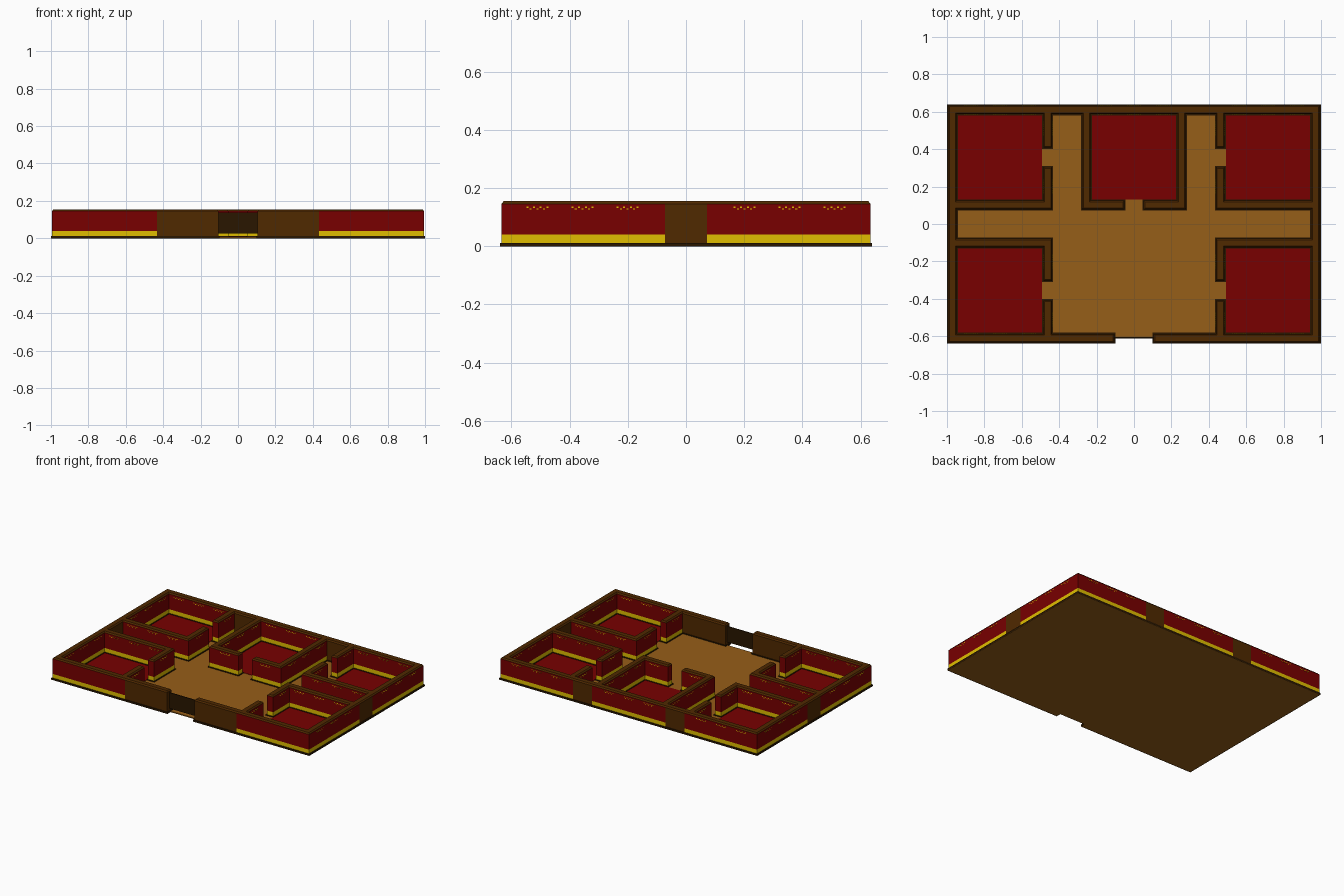
import bpy, bmesh
from mathutils import Vector

if "Cube" in bpy.data.objects:
    bpy.data.objects.remove(bpy.data.objects["Cube"])


def material(name, rgb):
    lin = [(c / 255 / 12.92) if c < 11 else ((c / 255 + 0.055) / 1.055) ** 2.4 for c in rgb]
    m = bpy.data.materials.new(name)
    m.diffuse_color = (*lin, 1)
    m.use_nodes = True
    m.node_tree.nodes["Principled BSDF"].inputs["Base Color"].default_value = m.diffuse_color
    return m


RED = material("deep red", (120, 0, 0))
GOLD = material("gold yellow", (225, 190, 0))
BROWN = material("wood brown", (80, 41, 0))
DARK = material("dark trim", (41, 22, 0))
TAN = material("tan floor", (150, 94, 24))

# Plan dimensions: room half size, wall thickness, room centres
H, T = 0.225, 0.059
XC, YC = 0.716, 0.356
ENTRY, DOOR = 0.099, 0.046


def finish(name, bm, mats):
    me = bpy.data.meshes.new(name)
    bm.to_mesh(me)
    bm.free()
    for m in mats:
        me.materials.append(m)
    ob = bpy.data.objects.new(name, me)
    bpy.context.collection.objects.link(ob)
    return ob


def add_box(bm, lo, hi):
    vs = bmesh.ops.create_cube(bm, size=1)["verts"]
    for v in vs:
        v.co = Vector([lo[i] + (v.co[i] + 0.5) * (hi[i] - lo[i]) for i in range(3)])


def box(name, lo, hi, mat):
    bm = bmesh.new()
    add_box(bm, lo, hi)
    return finish(name, bm, [mat])


def notched_plate(name, w, back, front, z0, z1, mat):
    """Floor plate with a straight front edge and an entrance tongue or notch."""
    e, ye = ENTRY, -0.605
    pts = [(-w, back), (-w, front), (-e, front), (-e, ye),
           (e, ye), (e, front), (w, front), (w, back)]
    bm = bmesh.new()
    f = bm.faces.new([bm.verts.new((x, y, z0)) for x, y in pts])
    ext = bmesh.ops.extrude_face_region(bm, geom=[f], use_keep_orig=True)
    for v in ext["geom"]:
        if isinstance(v, bmesh.types.BMVert):
            v.co.z = z1
    bmesh.ops.recalc_face_normals(bm, faces=bm.faces[:])
    return finish(name, bm, [mat])


# Walls: plan laid out as grid cells, then raised in tiers
def is_wall(x, y):
    ax, ay = abs(x), abs(y)
    if ax > XC + H or ay > YC + H:
        return not (y < 0 and ax < ENTRY)
    if ax > XC - H - T and ay > YC - H - T:          # corner rooms
        return (ax < XC - H and abs(ay - YC) > DOOR) or ay < YC - H
    if ax < H + T and y > YC - H - T:                # centre room
        return ax > H or (y < YC - H and ax > DOOR)
    return False


def is_plain(x, y):
    """Outer wall stretches beside the hall are plain wood."""
    ax, ay = abs(x), abs(y)
    if ax > XC + H - 0.01:
        return ay < YC - H - T
    if y < -(YC + H - 0.01):
        return ax < XC - H - T
    return y > YC + H - 0.01 and H + T < ax < XC - H - T


def mirrored(vals):
    return sorted([-v for v in vals] + list(vals))


xs = mirrored([DOOR, ENTRY, H, H + T, XC - H - T, XC - H, XC + H, 1.0])
ys = mirrored([YC - H - T, YC - H, YC - DOOR, YC + DOOR, YC + H, 0.64])
bm = bmesh.new()
grid = {}


def vert(x, y):
    if (x, y) not in grid:
        grid[x, y] = bm.verts.new((x, y, 0))
    return grid[x, y]


for x0, x1 in zip(xs, xs[1:]):
    for y0, y1 in zip(ys, ys[1:]):
        if is_wall((x0 + x1) / 2, (y0 + y1) / 2):
            bm.faces.new([vert(x0, y0), vert(x1, y0), vert(x1, y1), vert(x0, y1)])


def raise_to(faces, z):
    geom = bmesh.ops.extrude_face_region(bm, geom=faces)["geom"]
    for v in geom:
        if isinstance(v, bmesh.types.BMVert):
            v.co.z = z
    return [f for f in geom if isinstance(f, bmesh.types.BMFace)]


def inset(faces, width):
    bm.normal_update()
    bmesh.ops.inset_region(bm, faces=faces, thickness=width, depth=0,
                           use_boundary=True, use_even_offset=True)


top = raise_to(bm.faces[:], 0.012)                   # skirting
inset(top, 0.006)
top = raise_to(top, 0.04)                            # gold band
top = raise_to(top, 0.146)                           # red panel
inset(top, 0.007)                                    # sloped cap
for v in {v for f in top for v in f.verts}:
    v.co.z = 0.155
bmesh.ops.delete(bm, geom=[f for f in bm.faces if f.calc_center_median().z < 1e-4],
                 context="FACES")
bmesh.ops.recalc_face_normals(bm, faces=bm.faces[:])
for f in bm.faces:
    c = f.calc_center_median()
    if c.z < 0.0125:
        f.material_index = 3
    elif c.z > 0.1465 or is_plain(c.x, c.y):
        f.material_index = 2
    else:
        f.material_index = 1 if c.z < 0.04 else 0
finish("walls", bm, [RED, GOLD, BROWN, DARK])

# Base, hall floor and room carpets
notched_plate("base_slab", 0.998, 0.638, -0.638, 0.0, 0.004, TAN)
notched_plate("hall_floor", 0.97, 0.61, -0.6, 0.003, 0.007, TAN)
rooms = [(sx * XC, sy * YC) for sx in (-1, 1) for sy in (-1, 1)] + [(0, YC)]
for i, (cx, cy) in enumerate(rooms):
    box(f"carpet_{i + 1}", (cx - H, cy - H, 0.006), (cx + H, cy + H, 0.009), RED)

# Entrance door panel, raised off the floor
box("entrance_door", (-ENTRY - 0.008, -0.611, 0.027), (ENTRY + 0.008, -0.605, 0.138), DARK)

# Small gold dot ornaments near the top of the red walls
bm = bmesh.new()
for cx, cy in rooms:
    for dx, dy in ((1, 0), (-1, 0), (0, 1), (0, -1)):
        door = (cx == 0 and dy < 0) or (cx * dx < 0)
        for plane in (H + 0.006, H + T - 0.006):
            if plane > H + 0.01 and dy < 0 and cy < 0:
                continue                             # front face is bare
            for g in (-1, 0, 1):
                if door and g == 0:
                    continue
                for k in range(-3, 4):
                    t = g * 0.155 + k * 0.0115
                    p = Vector((cx + dx * plane + dy * t, cy + dy * plane + dx * t,
                                0.128 + 0.006 * (k % 2)))
                    h = Vector((0.001 if dx else 0.0035, 0.001 if dy else 0.0035, 0.0025))
                    add_box(bm, p - h, p + h)
finish("wall_ornaments", bm, [GOLD])
